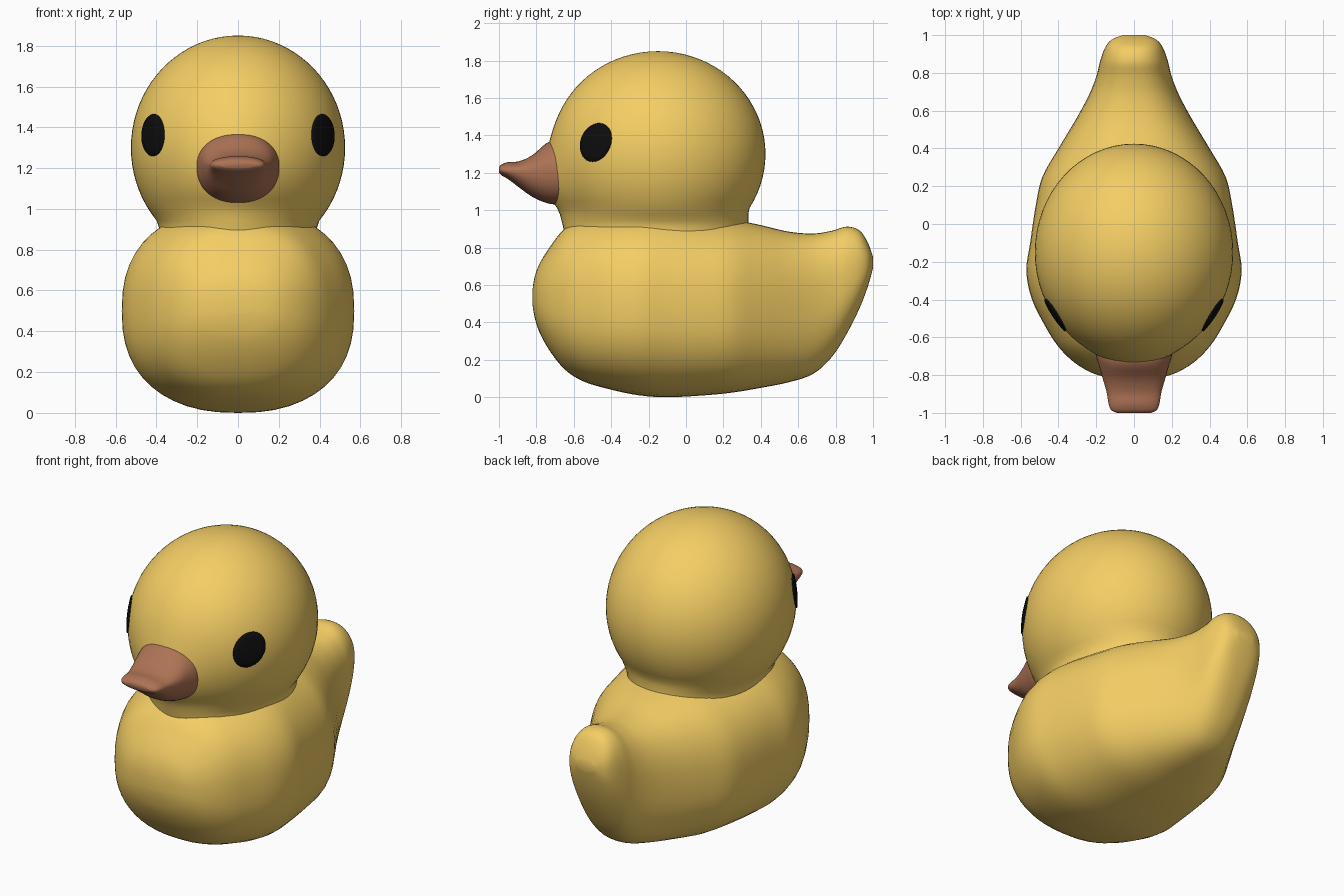
import bpy, bmesh, math
from mathutils import Vector

if "Cube" in bpy.data.objects:
    bpy.data.objects.remove(bpy.data.objects["Cube"])


def material(name, rgb):
    m = bpy.data.materials.new(name)
    m.diffuse_color = (*rgb, 1)
    m.use_nodes = True
    m.node_tree.nodes["Principled BSDF"].inputs["Base Color"].default_value = m.diffuse_color
    return m


YELLOW = material("yellow", (0.91, 0.62, 0.13))
ORANGE = material("orange_brown", (0.42, 0.17, 0.09))
BLACK = material("black", (0.004, 0.004, 0.004))


def finish(bm, name, mat):
    bmesh.ops.recalc_face_normals(bm, faces=bm.faces)
    for f in bm.faces:
        f.smooth = True
    me = bpy.data.meshes.new(name)
    bm.to_mesh(me)
    bm.free()
    me.materials.append(mat)
    ob = bpy.data.objects.new(name, me)
    bpy.context.collection.objects.link(ob)
    return ob


def smooth_path(pts, sub):
    """Catmull-Rom interpolation through station tuples."""
    out = []
    for i in range(len(pts) - 1):
        a, b, c, d = (pts[max(0, min(len(pts) - 1, i + k))] for k in (-1, 0, 1, 2))
        for s in range(sub):
            t = s / sub
            out.append([q + 0.5 * t * (r - p + t * (2 * p - 5 * q + 4 * r - e + t * (3 * (q - r) + e - p)))
                        for p, q, r, e in zip(a, b, c, d)])
    return out + [list(pts[-1])]


def skin(bm, rings):
    n = len(rings[0])
    for a, b in zip(rings, rings[1:]):
        for i in range(n):
            j = (i + 1) % n
            bm.faces.new((a[i], a[j], b[j], b[i]))


def loft(name, stations, power, mat, seg=48, sub=4):
    """Stations along y: (y, bottom z, top z, half width, z of widest point)."""
    bm = bmesh.new()
    rings = []
    for y, zb, zt, w, zm in smooth_path(stations, sub):
        ring = []
        for i in range(seg):
            a = 2 * math.pi * i / seg
            c, s = math.cos(a), math.sin(a)
            h = zt - zm if s > 0 else zm - zb
            x = math.copysign(abs(c) ** (2 / power), c) * w
            z = zm + math.copysign(abs(s) ** (2 / power), s) * h
            ring.append(bm.verts.new((x, y, z)))
        rings.append(ring)
    skin(bm, rings)
    bm.faces.new(rings[0])
    bm.faces.new(rings[-1])
    return finish(bm, name, mat)


# Body with upturned tail
loft("body", [
    (-0.82, 0.49, 0.58, 0.06, 0.53), (-0.81, 0.43, 0.64, 0.15, 0.53),
    (-0.785, 0.35, 0.71, 0.23, 0.52), (-0.73, 0.25, 0.80, 0.32, 0.51),
    (-0.65, 0.15, 0.90, 0.40, 0.51), (-0.55, 0.085, 0.95, 0.465, 0.50),
    (-0.40, 0.04, 0.98, 0.54, 0.50), (-0.25, 0.01, 1.0, 0.57, 0.50),
    (-0.10, 0.0, 1.0, 0.55, 0.50), (0.10, 0.01, 0.97, 0.52, 0.49),
    (0.25, 0.025, 0.95, 0.485, 0.48), (0.40, 0.05, 0.92, 0.40, 0.48),
    (0.55, 0.08, 0.885, 0.31, 0.49), (0.68, 0.125, 0.875, 0.24, 0.52),
    (0.78, 0.215, 0.89, 0.20, 0.57), (0.86, 0.34, 0.912, 0.18, 0.63),
    (0.93, 0.48, 0.89, 0.155, 0.68), (0.975, 0.60, 0.82, 0.12, 0.71),
    (1.0, 0.69, 0.75, 0.06, 0.72)], 2.4, YELLOW)

# Head: ellipsoid with a thicker neck and a swelling under the beak
CENTRE = Vector((0, -0.15, 1.30))
RADII = Vector((0.525, 0.575, 0.55))
bm = bmesh.new()
bmesh.ops.create_uvsphere(bm, u_segments=64, v_segments=40, radius=1)
for v in bm.verts:
    x, y, z = v.co
    h = math.hypot(x, y)
    if z < 0 and h > 0.45:
        x *= max(1, 0.74 / h)
        y *= max(1, 0.84 / h)
    v.co = CENTRE + Vector((x * RADII.x, y * RADII.y, z * RADII.z))
    if y < 0:
        v.co.y -= 0.06 * math.exp(-(v.co.x / 0.2) ** 2 - ((v.co.z - 1.1) / 0.2) ** 2)
finish(bm, "head", YELLOW)

# Beak
loft("beak", [
    (-0.60, 1.02, 1.37, 0.215, 1.21), (-0.70, 1.03, 1.37, 0.20, 1.21),
    (-0.75, 1.04, 1.355, 0.185, 1.21), (-0.82, 1.07, 1.295, 0.165, 1.21),
    (-0.89, 1.12, 1.262, 0.145, 1.21), (-0.95, 1.165, 1.257, 0.135, 1.213),
    (-0.985, 1.185, 1.245, 0.12, 1.215), (-1.0, 1.20, 1.23, 0.09, 1.215)], 2.2, ORANGE)


# Eyes: oval patches wrapped onto the head
def eye(name, side):
    spot = Vector((0.42 * side, -0.335, 0.065))
    tangent = Vector((0.56 * side, 0.83, 0))
    bm = bmesh.new()
    rings = []
    for r, lift in ((0.02, 1.012), (0.35, 1.012), (0.7, 1.012), (0.97, 1.012), (1, 1.006), (1, 0.96)):
        ring = []
        for i in range(32):
            a = 2 * math.pi * i / 32
            v = 0.106 * r * math.sin(a)
            p = spot + tangent * (0.1 * r * math.cos(a) + 0.12 * v) + Vector((0, 0, v))
            u = Vector([p[k] / RADII[k] for k in range(3)]).normalized() * lift
            ring.append(bm.verts.new(CENTRE + Vector([u[k] * RADII[k] for k in range(3)])))
        rings.append(ring)
    skin(bm, rings)
    bm.faces.new(rings[0])
    finish(bm, name, BLACK)


eye("right_eye", 1)
eye("left_eye", -1)
